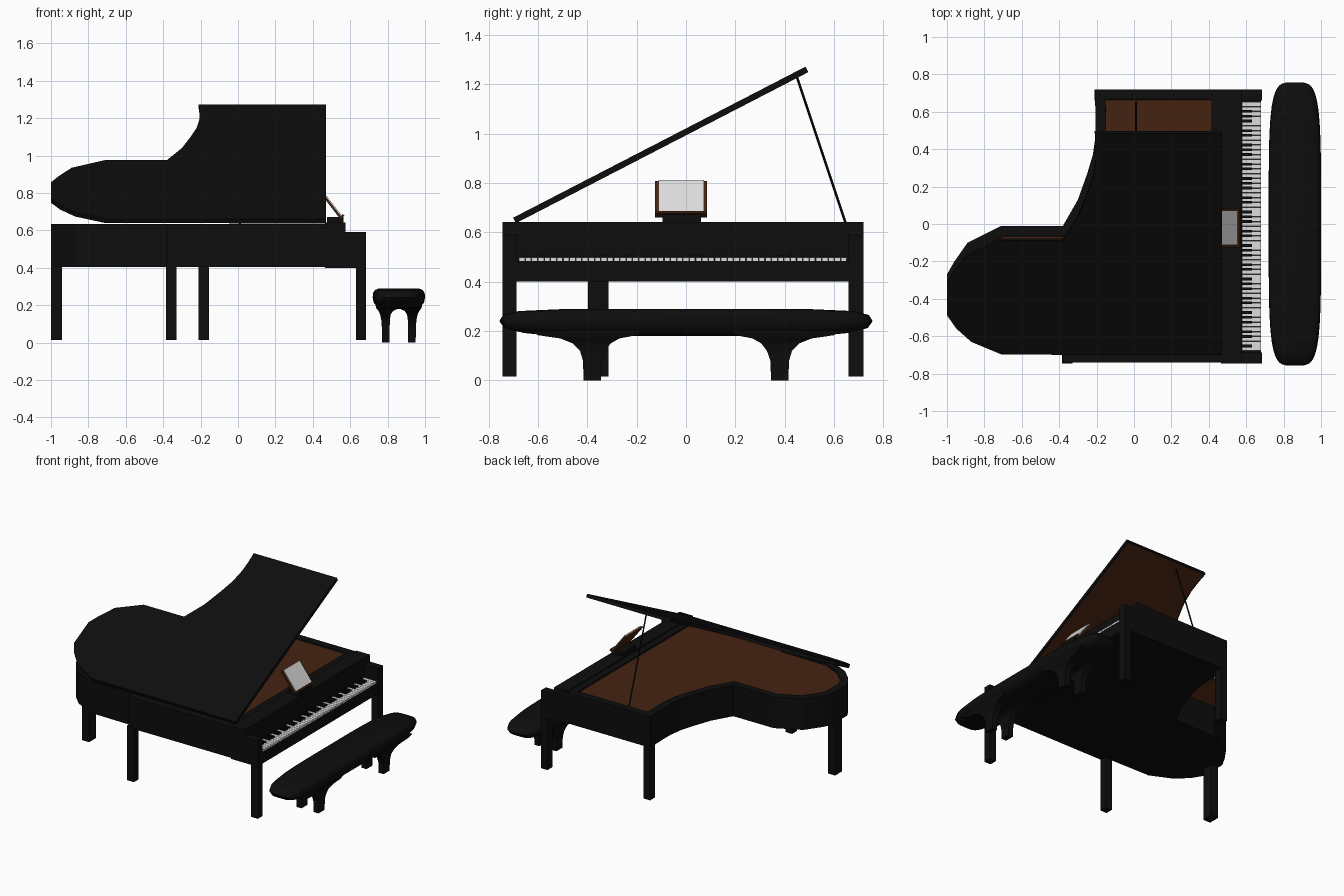
import bpy, bmesh, math
from mathutils import Matrix, Vector

if "Cube" in bpy.data.objects:
    bpy.data.objects.remove(bpy.data.objects["Cube"])


def material(name, rgb):
    m = bpy.data.materials.new(name)
    m.diffuse_color = (*rgb, 1)
    m.use_nodes = True
    m.node_tree.nodes["Principled BSDF"].inputs["Base Color"].default_value = m.diffuse_color
    return m


BLACK = material("black_lacquer", (0.004, 0.004, 0.004))
BROWN = material("brown_wood", (0.058, 0.017, 0.0055))
WHITE = material("ivory_white", (0.72, 0.72, 0.72))


def finish(name, bm, *mats):
    bmesh.ops.recalc_face_normals(bm, faces=bm.faces[:])
    me = bpy.data.meshes.new(name)
    bm.to_mesh(me)
    bm.free()
    for m in mats:
        me.materials.append(m)
    ob = bpy.data.objects.new(name, me)
    bpy.context.collection.objects.link(ob)
    return ob


def add_box(bm, x0, x1, y0, y1, z0, z1):
    mat = Matrix.LocRotScale(((x0 + x1) / 2, (y0 + y1) / 2, (z0 + z1) / 2), None,
                             (x1 - x0, y1 - y0, z1 - z0))
    bmesh.ops.create_cube(bm, size=1, matrix=mat)


def box(name, mat, *dims):
    bm = bmesh.new()
    add_box(bm, *dims)
    return finish(name, bm, mat)


def prism(outline, z0, z1):
    """Extruded outline; returns the bmesh and its top face."""
    bm = bmesh.new()
    lo = [bm.verts.new((x, y, z0)) for x, y in outline]
    hi = [bm.verts.new((x, y, z1)) for x, y in outline]
    n = len(outline)
    bm.faces.new(lo[::-1])
    top = bm.faces.new(hi)
    for i in range(n):
        j = (i + 1) % n
        bm.faces.new((lo[i], lo[j], hi[j], hi[i]))
    bm.normal_update()
    return bm, top


def loft(bm, rings):
    """Skin a stack of equal rings and cap both ends."""
    rows = [[bm.verts.new(p) for p in r] for r in rings]
    n = len(rows[0])
    for a, b in zip(rows, rows[1:]):
        for i in range(n):
            j = (i + 1) % n
            bm.faces.new((a[i], a[j], b[j], b[i]))
    bm.faces.new(rows[0][::-1])
    bm.faces.new(rows[-1])


def smooth(ob, deg):
    bpy.ops.object.select_all(action='DESELECT')
    ob.select_set(True)
    bpy.context.view_layer.objects.active = ob
    bpy.ops.object.shade_smooth_by_angle(angle=math.radians(deg))


# Shared curve: bent side from the back corner round the tail to the spine
bent = [(-0.205, 0.56), (-0.205, 0.475), (-0.22, 0.37), (-0.25, 0.27), (-0.3, 0.13),
        (-0.34, 0.06), (-0.38, -0.01), (-0.71, -0.01), (-0.89, -0.10), (-0.96, -0.20),
        (-1.0, -0.27), (-1.0, -0.46), (-0.95, -0.54), (-0.87, -0.62), (-0.71, -0.695)]

# Case with rim and recessed soundboard
outline = [(0.47, 0.72), (-0.21, 0.72)] + bent + [(-0.38, -0.70), (-0.38, -0.74), (0.47, -0.74)]
bm, top = prism(outline, 0.405, 0.635)
bmesh.ops.inset_region(bm, faces=[top], thickness=0.055, use_even_offset=True)
bmesh.ops.inset_region(bm, faces=[top], thickness=0.001, depth=-0.01, use_even_offset=True)
top.material_index = 1
finish("case", bm, BLACK, BROWN)

# Front of the case: fixed top strip, key bed, cheeks
box("front_strip", BLACK, 0.465, 0.575, -0.745, 0.72, 0.40, 0.642)
box("key_bed", BLACK, 0.57, 0.68, -0.70, 0.67, 0.40, 0.484)
for name, y0, y1 in (("bass", -0.745, -0.688), ("treble", 0.66, 0.72)):
    box(name + "_cheek", BLACK, 0.57, 0.682, y0, y1, 0.40, 0.59)
    box(name + "_front_leg", BLACK, 0.63, 0.684, y0, y1, 0.015, 0.59)

# Remaining legs
box("spine_leg", BLACK, -0.385, -0.33, -0.745, -0.69, 0.015, 0.42)
box("back_leg", BLACK, -0.21, -0.155, 0.66, 0.72, 0.015, 0.42)
box("tail_leg", BLACK, -1.0, -0.94, -0.398, -0.315, 0.015, 0.42)

# Lid, brown underneath, raised about the spine
lid_outline = [(0.47, 0.635), (-0.21, 0.635)] + bent + [(0.47, -0.70)]
bm, top = prism([(x, y + 0.70) for x, y in lid_outline], 0, 0.025)
for f in bm.faces:
    if f.normal.z < -0.9:
        f.material_index = 1
        under = f
bmesh.ops.inset_region(bm, faces=[under], thickness=0.008, use_even_offset=True)
for f in bm.faces:
    f.material_index = 1 if f == under else 0
lid = finish("lid", bm, BLACK, BROWN)
lid.matrix_world = (Matrix.Translation((0, -0.69, 0.637))
                    @ Matrix.Rotation(math.atan2(0.62, 1.2), 4, 'X'))

# Prop stick
a, b = Vector((0.01, 0.65, 0.63)), Vector((0.01, 0.45, 1.23))
bm = bmesh.new()
bmesh.ops.create_cone(bm, cap_ends=True, segments=8, radius1=0.005, radius2=0.005,
                      depth=(b - a).length)
prop = finish("prop_stick", bm, BLACK)
prop.matrix_world = (Matrix.Translation((a + b) / 2)
                     @ (b - a).to_track_quat('Z', 'Y').to_matrix().to_4x4())

# Keys: 52 white, 36 black in the repeating pattern
white, black = bmesh.new(), bmesh.new()
y_start, pitch = -0.678, 1.331 / 52
for i in range(52):
    y = y_start + i * pitch
    add_box(white, 0.578, 0.679, y + 0.0012, y + pitch - 0.0012, 0.480, 0.498)
    if i % 7 in (0, 2, 3, 5, 6) and i < 51:
        add_box(black, 0.576, 0.63, y + pitch - 0.007, y + pitch + 0.007, 0.490, 0.507)
finish("white_keys", white, WHITE)
finish("black_keys", black, BLACK)

# Music stand: foot, tilted board, ledge and sheet
box("stand_foot", BLACK, 0.475, 0.565, -0.095, 0.06, 0.635, 0.672)
tilt = (Matrix.Translation((0.556, -0.02, 0.668)) @ Matrix.Rotation(-0.657, 4, 'Y'))
for ob in (box("stand_board", BROWN, -0.012, 0, -0.105, 0.105, 0, 0.177),
           box("stand_ledge", BROWN, 0, 0.016, -0.105, 0.105, 0, 0.012),
           box("sheet_page", WHITE, 0, 0.006, -0.092, 0.092, 0.014, 0.178)):
    ob.matrix_world = tilt

# Bench seat: rounded superellipse cushion
CX = 0.86


def seat_ring(z, dx, dy, n=64, p=2 / 4.5):
    ring = []
    for k in range(n):
        t = 2 * math.pi * k / n
        c, s = math.cos(t), math.sin(t)
        ring.append((CX + (0.14 - dx) * math.copysign(abs(c) ** p, c),
                     (0.757 - dy) * math.copysign(abs(s) ** p, s), z))
    return ring


bm = bmesh.new()
loft(bm, [seat_ring(*r) for r in ((0.180, 0.045, 0.22), (0.192, 0.025, 0.10),
                                  (0.212, 0.006, 0.02), (0.240, 0, 0), (0.265, 0.002, 0.015),
                                  (0.281, 0.012, 0.08), (0.290, 0.035, 0.28))])
smooth(finish("bench_seat", bm, BLACK), 50)

# Bench legs flaring into the seat: z, outer x, inner x, outer y, inner y
flare = [(0, 0.02, 0.02, 0.035, 0.035), (0.08, 0.021, 0.021, 0.038, 0.038),
         (0.12, 0.024, 0.022, 0.05, 0.052), (0.15, 0.03, 0.026, 0.08, 0.075),
         (0.17, 0.04, 0.04, 0.13, 0.11), (0.183, 0.05, 0.07, 0.22, 0.18),
         (0.20, 0.055, 0.07, 0.25, 0.2)]
for sx in (-1, 1):
    for sy in (-1, 1):
        bm = bmesh.new()
        loft(bm, [[(CX + sx * (0.07 + u), sy * (0.38 + v), z)
                   for u, v in ((ox, oy), (-ix, oy), (-ix, -iy), (ox, -iy))]
                  for z, ox, ix, oy, iy in flare])
        smooth(finish("bench_leg", bm, BLACK), 40)
